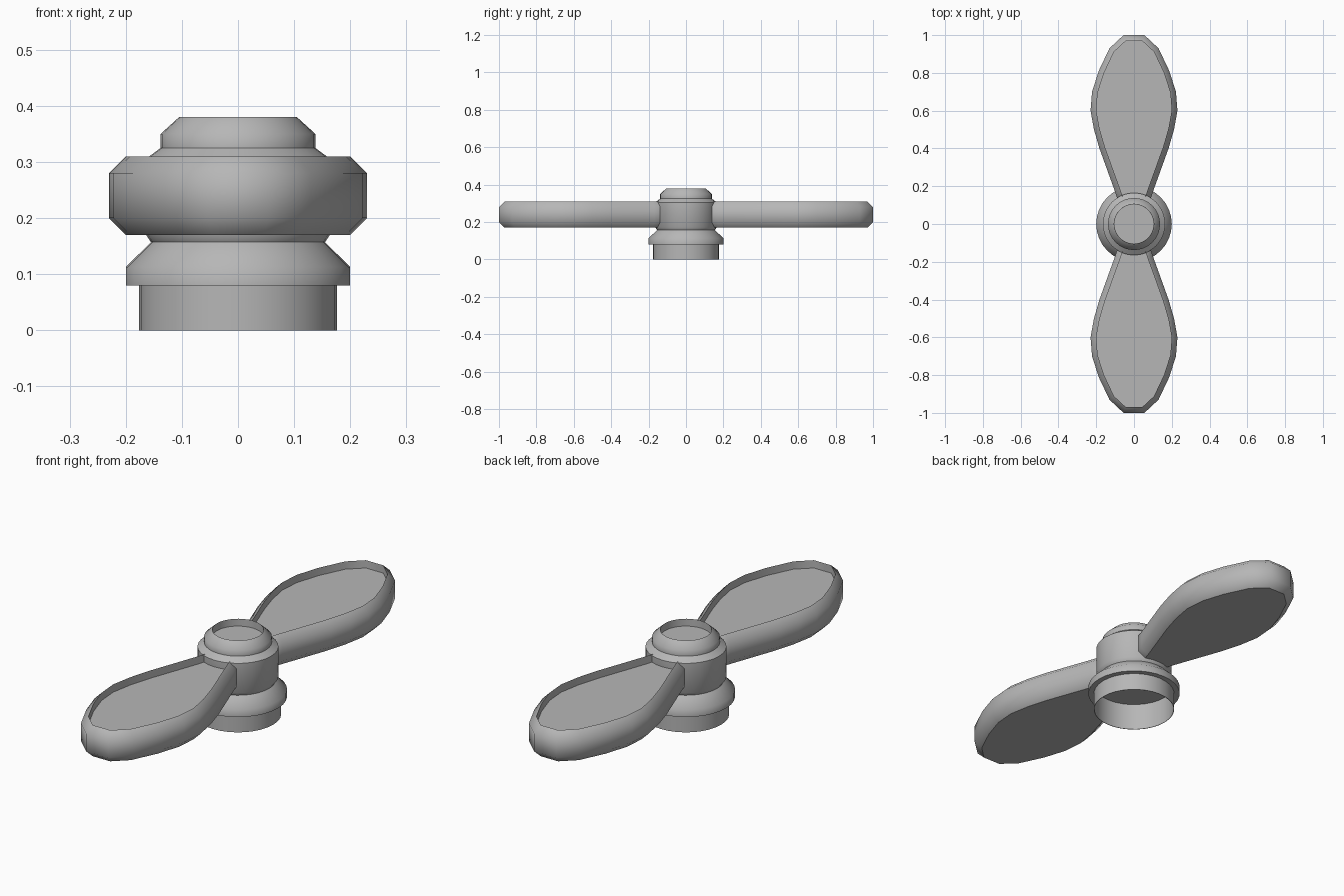
import bpy
import bmesh
from math import cos, sin, pi, radians
from mathutils import Vector

cube = bpy.data.objects.get("Cube")
if cube:
    bpy.data.objects.remove(cube, do_unlink=True)

GREY = (0.47, 0.47, 0.47, 1)
metal = bpy.data.materials.new("plain grey")
metal.use_nodes = True
metal.diffuse_color = GREY
for node in metal.node_tree.nodes:
    if node.type == 'BSDF_PRINCIPLED':
        node.inputs["Base Color"].default_value = GREY


def build(name, rings, angle):
    """Skin a stack of equal rings of points and cap both ends."""
    bm = bmesh.new()
    loops = [[bm.verts.new(p) for p in ring] for ring in rings]
    n = len(loops[0])
    for low, high in zip(loops, loops[1:]):
        for i in range(n):
            j = (i + 1) % n
            bm.faces.new((low[i], low[j], high[j], high[i]))
    caps = [bm.faces.new(loops[0][::-1]), bm.faces.new(loops[-1])]
    bmesh.ops.recalc_face_normals(bm, faces=bm.faces[:])
    mesh = bpy.data.meshes.new(name)
    bm.to_mesh(mesh)
    bm.free()
    obj = bpy.data.objects.new(name, mesh)
    bpy.context.collection.objects.link(obj)
    mesh.materials.append(metal)
    bpy.ops.object.select_all(action='DESELECT')
    obj.select_set(True)
    bpy.context.view_layer.objects.active = obj
    bpy.ops.object.shade_smooth_by_angle(angle=radians(angle))
    return obj


def lathe(name, profile, sides=32):
    return build(name, [[(r * cos(2 * pi * i / sides), r * sin(2 * pi * i / sides), z)
                         for i in range(sides)] for r, z in profile], 50)


def inset(points, d):
    """Move a counter-clockwise outline inward by d with mitred corners."""
    out = []
    for i, p in enumerate(points):
        a = (p - points[i - 1]).normalized()
        b = (points[(i + 1) % len(points)] - p).normalized()
        na, nb = Vector((-a.y, a.x)), Vector((-b.y, b.x))
        out.append(p + (na + nb) * d / (1 + na.dot(nb)))
    return out


# Hub: hollow socket, collar, neck, body and dished cap
lathe("hub", [(0.174, 0.125), (0.174, 0.0), (0.176, 0.0), (0.176, 0.08), (0.2, 0.08),
              (0.2, 0.113), (0.155, 0.157), (0.165, 0.172), (0.165, 0.305),
              (0.138, 0.325), (0.138, 0.35), (0.105, 0.38), (0.105, 0.347)])

# Blades: teardrop outline, bevelled rim and recessed upper face
half = [(0.065, 0.06), (0.1, 0.17), (0.183, 0.4), (0.212, 0.5), (0.23, 0.6),
        (0.222, 0.7), (0.187, 0.81), (0.13, 0.93), (0.055, 1.0)]
outline = [Vector(p) for p in half] + [Vector((-x, y)) for x, y in reversed(half)]
section = [(0.03, 0.17), (0, 0.2), (0, 0.28), (0.03, 0.31), (0.03, 0.275)]
for name, sign in (("back_blade", 1), ("front_blade", -1)):
    rings = [[(p.x * sign, p.y * sign, z) for p in inset(outline, d)] for d, z in section]
    blade = build(name, rings, 50)
    # Keep the flat faces crisp
    for face in blade.data.polygons:
        if len(face.vertices) > 4:
            face.use_smooth = False
